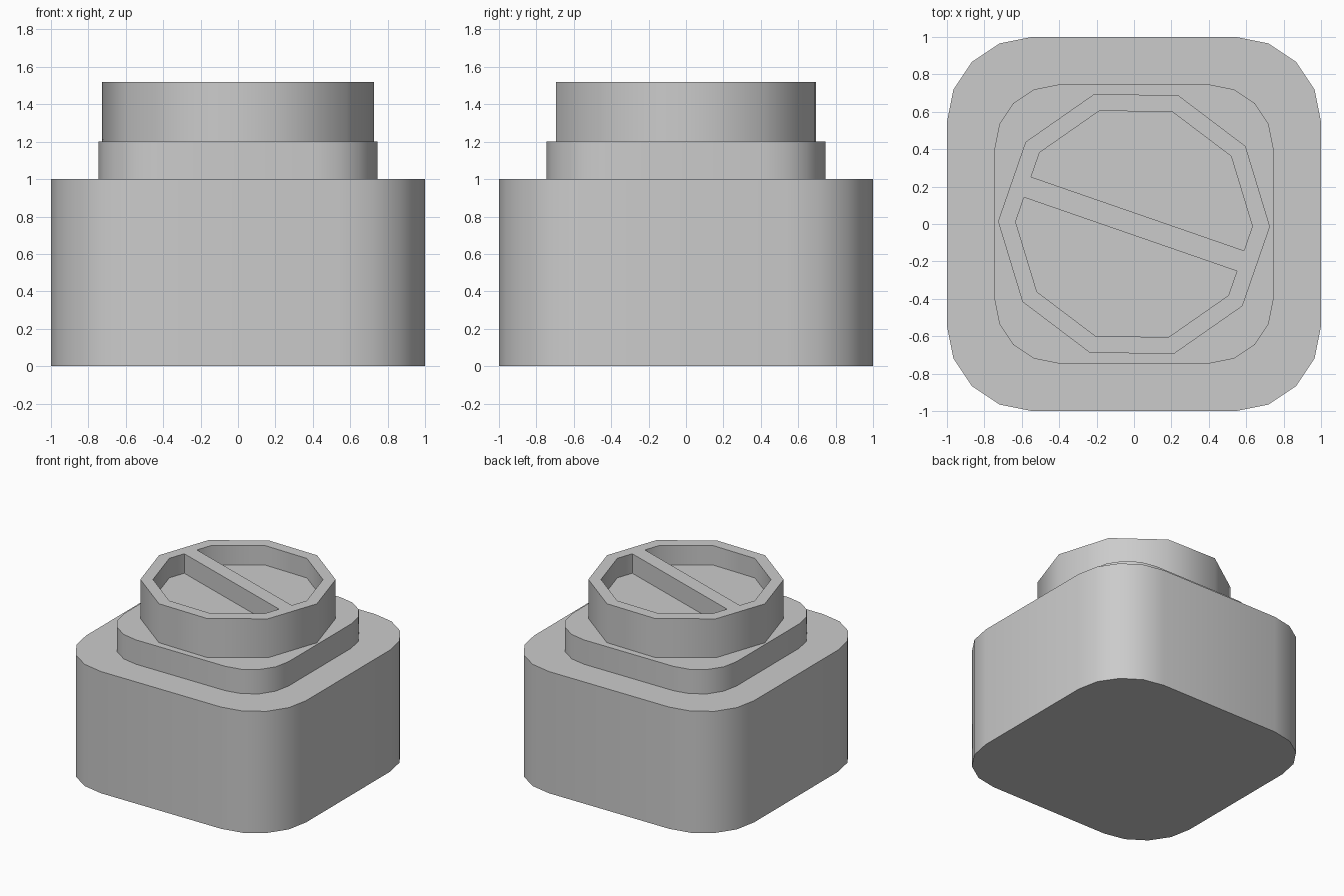
import bpy, bmesh
from math import sin, cos, pi, radians

if "Cube" in bpy.data.objects:
    bpy.data.objects.remove(bpy.data.objects["Cube"])


def finish(bm, name, angle):
    bmesh.ops.recalc_face_normals(bm, faces=bm.faces)
    mesh = bpy.data.meshes.new(name)
    bm.to_mesh(mesh)
    bm.free()
    obj = bpy.data.objects.new(name, mesh)
    bpy.context.collection.objects.link(obj)
    bpy.ops.object.select_all(action='DESELECT')
    obj.select_set(True)
    bpy.context.view_layer.objects.active = obj
    bpy.ops.object.shade_smooth_by_angle(angle=radians(angle))
    return obj


def ring(bm, pts, z):
    return [bm.verts.new((x, y, z)) for x, y in pts]


def walls(bm, a, b):
    n = len(a)
    for i in range(n):
        j = (i + 1) % n
        bm.faces.new((a[i], a[j], b[j], b[i]))


def rounded_block(name, half, z0, z1, seg=4):
    r = half * 0.455
    c = half - r
    pts = []
    for q in range(4):
        cx = c if q in (0, 3) else -c
        cy = c if q in (0, 1) else -c
        for i in range(seg + 1):
            t = pi / 2 * (q + i / seg)
            pts.append((cx + r * cos(t), cy + r * sin(t)))
    bm = bmesh.new()
    low, high = ring(bm, pts, z0), ring(bm, pts, z1)
    walls(bm, low, high)
    bm.faces.new(low)
    bm.faces.new(high)
    return finish(bm, name, 30)


def decagon(r):
    return [(r * cos(pi / 10 + k * pi / 5), r * sin(pi / 10 + k * pi / 5))
            for k in range(10)]


# Jar body and neck
rounded_block("body", 1.0, 0.0, 1.0)
rounded_block("neck", 0.745, 1.0, 1.2)

# Ten-sided lid with two pockets separated by a grip bar
z0, floor_z, z1 = 1.2, 1.36, 1.52
inner_r, bar_half = 0.633, 0.058
a = inner_r * cos(pi / 10)
bm = bmesh.new()
low, high = ring(bm, decagon(0.727), z0), ring(bm, decagon(0.727), z1)
walls(bm, low, high)
bm.faces.new(low)
inner = decagon(inner_r)
pockets = []
for s in (1, -1):
    pts = [(s * x, s * y) for x, y in
           [(a, bar_half)] + inner[:5] + [(-a, bar_half)]]
    top, bottom = ring(bm, pts, z1), ring(bm, pts, floor_z)
    walls(bm, top, bottom)
    bm.faces.new(bottom)
    pockets.append(top)

# Flush rim and bar top
up, dn = pockets
for h, p in enumerate(pockets):
    for k in range(4):
        i = 5 * h + k
        bm.faces.new((high[i], high[i + 1], p[k + 2], p[k + 1]))
bm.faces.new((high[9], high[0], up[1], up[0], dn[6], dn[5]))
bm.faces.new((high[4], high[5], dn[1], dn[0], up[6], up[5]))
bm.faces.new((up[0], up[6], dn[0], dn[6]))
lid = finish(bm, "lid", 40)
lid.rotation_euler.z = radians(-19.1)
